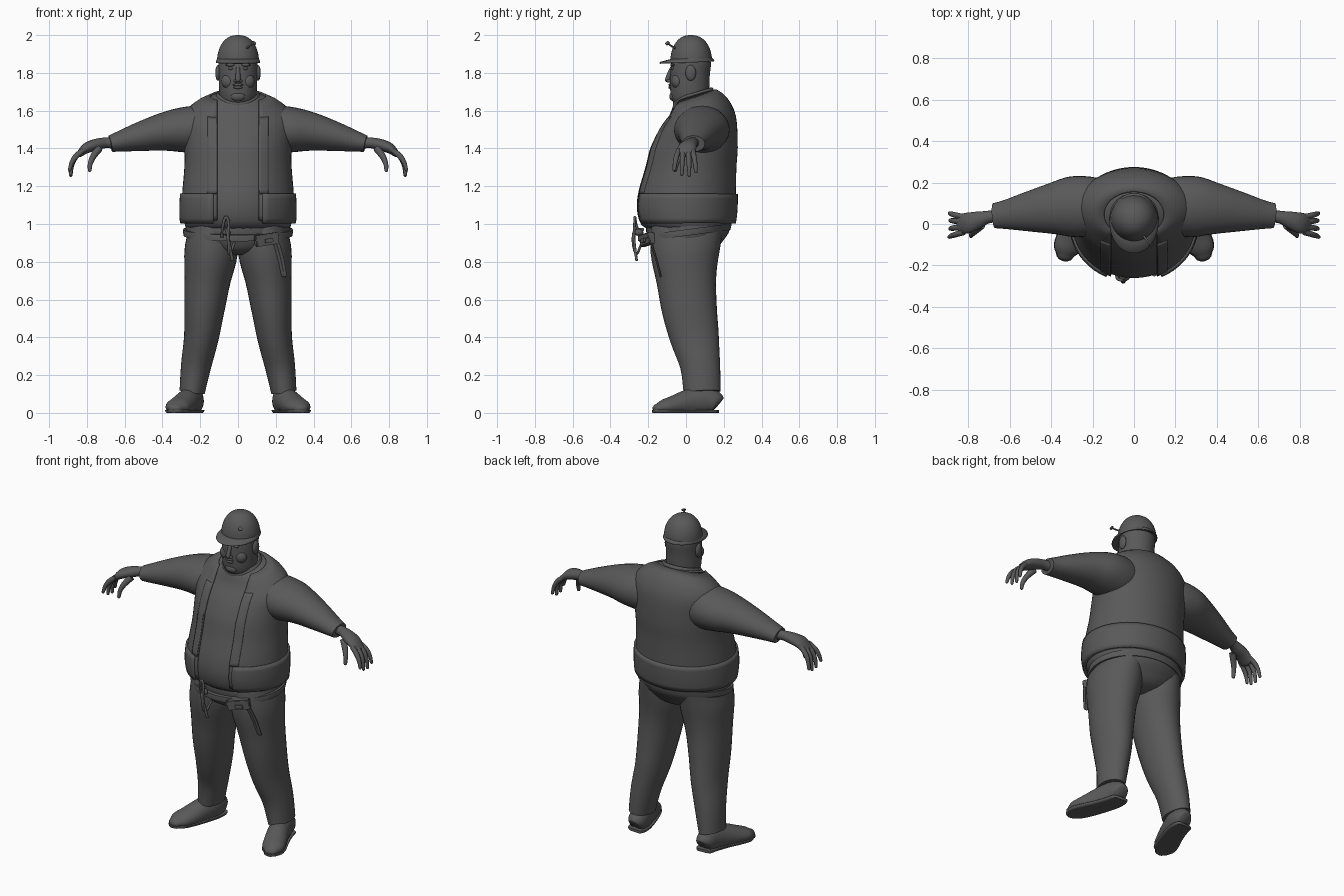
import bpy, bmesh, math
from mathutils import Vector

if "Cube" in bpy.data.objects:
    bpy.data.objects.remove(bpy.data.objects["Cube"])

grey = bpy.data.materials.new("dark_grey")
grey.diffuse_color = (0.1, 0.1, 0.1, 1)
grey.use_nodes = True
grey.node_tree.nodes["Principled BSDF"].inputs["Base Color"].default_value = grey.diffuse_color


def finish(name, bm, closed=True, angle=50):
    if closed:
        bmesh.ops.recalc_face_normals(bm, faces=bm.faces)
    me = bpy.data.meshes.new(name)
    bm.to_mesh(me)
    bm.free()
    me.materials.append(grey)
    ob = bpy.data.objects.new(name, me)
    bpy.context.collection.objects.link(ob)
    bpy.ops.object.select_all(action='DESELECT')
    ob.select_set(True)
    bpy.context.view_layer.objects.active = ob
    bpy.ops.object.shade_smooth_by_angle(angle=math.radians(angle))
    return ob


def dense(rows, n=4):
    """Catmull-Rom interpolation of every column."""
    out = []
    for i in range(len(rows) - 1):
        p = [rows[max(0, min(len(rows) - 1, i + k))] for k in (-1, 0, 1, 2)]
        for j in range(n):
            t = j / n
            out.append([0.5 * (2 * b + (c - a) * t + (2 * a - 5 * b + 4 * c - d) * t * t
                               + (3 * b - a - 3 * c + d) * t ** 3) for a, b, c, d in zip(*p)])
    return out + [list(rows[-1])]


def skin(name, rings, angle=50):
    """Closed skin over rings of points, capped at both ends."""
    bm = bmesh.new()
    vs = [[bm.verts.new(p) for p in r] for r in rings]
    n = len(vs[0])
    for a, b in zip(vs, vs[1:]):
        for i in range(n):
            bm.faces.new((a[i], a[(i + 1) % n], b[(i + 1) % n], b[i]))
    bm.faces.new(vs[0][::-1])
    bm.faces.new(vs[-1])
    return finish(name, bm, angle=angle)


def stack(name, rows, n=4, tilt=0, seg=40):
    """Horizontal ellipses: z, half width, front y, back y."""
    rings = []
    for z, rx, f, b in (dense(rows, n) if n > 1 else rows):
        c, h = (f + b) / 2, (b - f) / 2
        rings.append([(rx * math.sin(t), c - h * math.cos(t), z - tilt * h * math.cos(t))
                      for t in (math.tau * i / seg for i in range(seg))])
    return skin(name, rings)


def tube(name, rows, s=1, ref=(0, 1, 0), n=4, seg=20, rounded=True, zlim=(-9, 9)):
    """Tapered tube along rows of x, y, z, radius along ref, radius across; s mirrors in x."""
    d = dense(rows, n)
    ref = Vector(ref)
    pts = [Vector(r[:3]) for r in d]
    rings = []

    def ring(c, tan, a, b):
        u = (ref - tan * ref.dot(tan)).normalized()
        w = tan.cross(u)
        out = []
        for i in range(seg):
            t = math.tau * i / seg
            p = c + u * a * math.cos(t) + w * b * math.sin(t)
            out.append((p.x * s, p.y, min(max(p.z, zlim[0]), zlim[1])))
        return out

    for i, r in enumerate(d):
        tan = (pts[min(i + 1, len(d) - 1)] - pts[max(i - 1, 0)]).normalized()
        rings.append(ring(pts[i], tan, r[3], r[4]))
    if rounded:
        for k in (30, 60, 85):
            q, m = math.cos(math.radians(k)), math.sin(math.radians(k))
            rings.append(ring(pts[-1] + tan * min(r[3], r[4]) * m, tan, r[3] * q, r[4] * q))
    return skin(name, rings)


def ball(name, loc, size, seg=20):
    bm = bmesh.new()
    bmesh.ops.create_uvsphere(bm, u_segments=seg, v_segments=12, radius=1)
    for v in bm.verts:
        v.co = Vector(v.co[i] * size[i] + loc[i] for i in range(3))
    return finish(name, bm)


def box(name, loc, size, rot=(0, 0, 0)):
    bm = bmesh.new()
    bmesh.ops.create_cube(bm, size=1)
    for v in bm.verts:
        v.co = Vector(v.co[i] * size[i] for i in range(3))
    bmesh.ops.bevel(bm, geom=bm.edges[:], offset=min(size) * 0.15, segments=2, affect='EDGES')
    ob = finish(name, bm)
    ob.location, ob.rotation_euler = loc, rot
    return ob


# Torso: shirt body, leaning forward toward the neckline
torso = dense([(.97, .265, -.20, .22), (1.0, .283, -.24, .24), (1.08, .288, -.26, .25),
               (1.17, .283, -.252, .252), (1.3, .272, -.215, .255), (1.4, .272, -.19, .262),
               (1.5, .278, -.155, .258), (1.56, .277, -.125, .245), (1.62, .24, -.085, .21),
               (1.66, .175, -.07, .17), (1.685, .11, -.055, .135)])


def body(z, t, off=0):
    """Point on the torso at height z and angle t from the front."""
    for a, b in zip(torso, torso[1:]):
        if z <= b[0]:
            break
    k = min(1, max(0, (z - a[0]) / (b[0] - a[0])))
    rx, f, bk = (a[i] + (b[i] - a[i]) * k for i in (1, 2, 3))
    rx, f, bk = rx + off, f - off, bk + off
    h = (bk - f) / 2
    lean = .3 * min(1, max(0, (z - 1.4) / .25))
    return Vector((rx * math.sin(t), (f + bk) / 2 - h * math.cos(t), z - lean * h * math.cos(t))), rx


def sheet(name, z0, z1, off, thick, w0, w1=None, s=1, nz=24, nt=48):
    """Open cloth panel around the torso, from x = w0 to x = w1 or all the way round the back."""
    bm = bmesh.new()
    grid = []
    for i in range(nz + 1):
        z = z0 + (z1 - z0) * i / nz
        rx = body(z, 0, off)[1]
        ta = math.asin(min(.95, w0 / rx))
        tb = math.asin(min(.98, w1 / rx)) if w1 else math.tau - ta
        grid.append([bm.verts.new(body(z, s * (ta + (tb - ta) * j / nt), off)[0]) for j in range(nt + 1)])
    for a, b in zip(grid, grid[1:]):
        for j in range(nt):
            f = (a[j], a[j + 1], b[j + 1], b[j])
            bm.faces.new(f if s > 0 else f[::-1])
    ob = finish(name, bm, closed=False)
    m = ob.modifiers.new("thickness", 'SOLIDIFY')
    m.thickness, m.offset = thick, 0
    return ob


zs = [.97 + (1.685 - .97) * i / 32 for i in range(33)]
skin("shirt", [[body(z, math.tau * i / 48)[0] for i in range(48)] for z in zs])
sheet("vest", 1.02, 1.675, .006, .012, .11)
sheet("vest_hem_band", 1.005, 1.16, .014, .018, .13, nz=6)
for s, side in ((1, "left"), (-1, "right")):
    sheet(side + "_vest_trim", 1.16, 1.6, .012, .008, .112, .16, s, nt=6)
stack("collar", [(1.645, .115, -.065, .145), (1.675, .118, -.068, .148), (1.695, .108, -.056, .137),
                 (1.69, .1, -.05, .13)], tilt=.3)

# Trousers
stack("trouser_seat", [(.835, .06, -.1, .08), (.86, .17, -.165, .15), (.91, .262, -.195, .195),
                       (.97, .278, -.212, .232), (1.04, .27, -.2, .225)])
stack("belt", [(.938, .276, -.215, .222), (.938, .288, -.226, .234), (.955, .291, -.229, .239),
               (.972, .29, -.227, .241), (.972, .276, -.215, .23)], n=1, tilt=.13)

for s, side in ((1, "left"), (-1, "right")):
    tube(side + "_trouser_leg", [(.135, .005, .98, .19, .125), (.143, -.006, .85, .182, .141),
         (.162, .002, .7, .158, .122), (.178, .018, .55, .146, .107), (.194, .045, .4, .13, .092),
         (.222, .075, .25, .106, .08), (.243, .085, .11, .098, .067)], s, seg=32, rounded=False)

    # Shoes with flattened soles
    shoe = [(.236, .172, .045, .035, .04), (.236, .155, .055, .052, .06), (.242, .1, .065, .06, .08),
            (.267, .02, .055, .063, .072), (.3, -.06, .038, .067, .056), (.324, -.115, .03, .063, .042),
            (.334, -.15, .024, .04, .026)]
    tube(side + "_shoe", shoe, s, (1, 0, 0), seg=28, zlim=(.012, 1))
    tube(side + "_sole", [(x, y, .014, a + .003, .03) for x, y, z, a, b in shoe], s, (1, 0, 0),
         seg=28, zlim=(0, .016))

    # Sleeves, cuffs and hands
    tube(side + "_sleeve", [(.12, .085, 1.5, .12, .11), (.2, .085, 1.5, .142, .127),
         (.3, .083, 1.498, .146, .118), (.4, .073, 1.487, .122, .1), (.52, .058, 1.462, .094, .077),
         (.62, .045, 1.438, .07, .056), (.675, .04, 1.425, .06, .044)], s, seg=32, rounded=False)
    tube(side + "_palm", [(.64, .04, 1.428, .034, .032), (.7, .034, 1.43, .03, .028),
         (.75, .02, 1.42, .041, .031), (.8, .005, 1.403, .05, .028), (.838, 0, 1.372, .046, .018)], s)
    for i, (y, drop) in enumerate(((-.05, .03), (-.018, .005), (.014, 0), (.042, .02))):
        tube(f"{side}_finger_{i + 1}", [(.82, y * .8, 1.39, .014, .014), (.858, y, 1.358, .014, .015),
             (.88, y * 1.15, 1.31 + drop * .5, .012, .012),
             (.885 + drop * .2, y * 1.25, 1.258 + drop, .009, .009)], s, seg=12)
    tube(side + "_thumb", [(.735, -.005, 1.4, .02, .02), (.765, -.032, 1.36, .017, .017),
         (.782, -.05, 1.32, .013, .013), (.785, -.058, 1.285, .01, .01)], s, seg=12)

    # Paired face parts
    ball(side + "_ear", (s * .106, .025, 1.8), (.014, .028, .042))
    ball(side + "_eye", (s * .037, -.069, 1.824), (.015, .011, .009))
    ball(side + "_eyebrow", (s * .04, -.071, 1.842), (.026, .012, .008))
    ball(side + "_nostril", (s * .012, -.09, 1.757), (.011, .013, .009))
    ball(side + "_cheek", (s * .05, -.045, 1.755), (.038, .032, .04))

# Head
stack("head", [(1.6, .055, -.035, .11), (1.63, .075, -.055, .12), (1.655, .091, -.074, .123),
               (1.7, .099, -.083, .123), (1.78, .101, -.084, .125), (1.85, .103, -.078, .132),
               (1.9, .095, -.065, .12)])
tube("nose", [(0, -.075, 1.83, .01, .009), (0, -.088, 1.795, .012, .012), (0, -.098, 1.764, .014, .014)],
     ref=(1, 0, 0), seg=14)
ball("upper_lip", (0, -.084, 1.737), (.028, .01, .007))
ball("lower_lip", (0, -.083, 1.723), (.024, .011, .008))
ball("chin", (0, -.066, 1.675), (.04, .022, .025))

# Hard hat with dome, brim and peak
dome = [(1.86 + .14 * math.sin(a), .111 * math.cos(a) ** .85, .025 - .108 * math.cos(a) ** .85,
         .025 + .113 * math.cos(a) ** .85) for a in (math.radians(k) for k in range(0, 90, 8))]
stack("helmet_dome", dome, n=2)
stack("helmet_brim", [(1.878, .108, -.08, .134), (1.864, .117, -.137, .148), (1.857, .118, -.141, .15),
                      (1.854, .116, -.138, .148), (1.86, .1, -.075, .128)], n=1, tilt=.04)
tube("helmet_clip", [(.045, -.055, 1.93, .006, .006), (.062, -.078, 1.943, .005, .005),
                     (.08, -.095, 1.955, .004, .004)], seg=10)
bm = bmesh.new()
bmesh.ops.create_cone(bm, cap_ends=True, segments=16, radius1=.012, radius2=.012, depth=.008)
clip = finish("helmet_clip_disc", bm, angle=30)
clip.location, clip.rotation_euler = (.084, -.098, 1.957), (.5, .7, 0)

# Belt pouch, buckle and hanging straps
box("belt_pouch", (.15, -.205, .917), (.13, .035, .06), (0, -.14, .42))
box("pouch_flap", (.15, -.217, .932), (.134, .024, .032), (0, -.14, .42))
box("pouch_buckle", (.165, -.228, .912), (.045, .012, .022), (0, -.14, .42))
for i, dx in enumerate((0, .016)):
    tube(f"pouch_strap_{i + 1}", [(.195 + dx, -.185, .9, .005, .009), (.218 + dx, -.16, .82, .005, .009),
                                  (.24 + dx * .6, -.135, .725, .005, .01)], seg=10)
tube("belt_loop_strap", [(-.085, -.235, .93, .007, .008), (-.08, -.262, .99, .007, .008),
     (-.066, -.27, 1.035, .007, .008), (-.05, -.272, 1.01, .007, .008), (-.05, -.275, .92, .007, .008),
     (-.03, -.262, .81, .007, .009)], seg=12)
tube("belt_hook_strap", [(-.07, -.225, .97, .007, .008), (-.058, -.272, .965, .007, .008),
     (-.05, -.28, .9, .007, .008), (-.045, -.262, .84, .007, .008), (-.02, -.235, .9, .006, .007)], seg=12)
ball("belt_knot", (-.06, -.25, .955), (.022, .025, .018))
